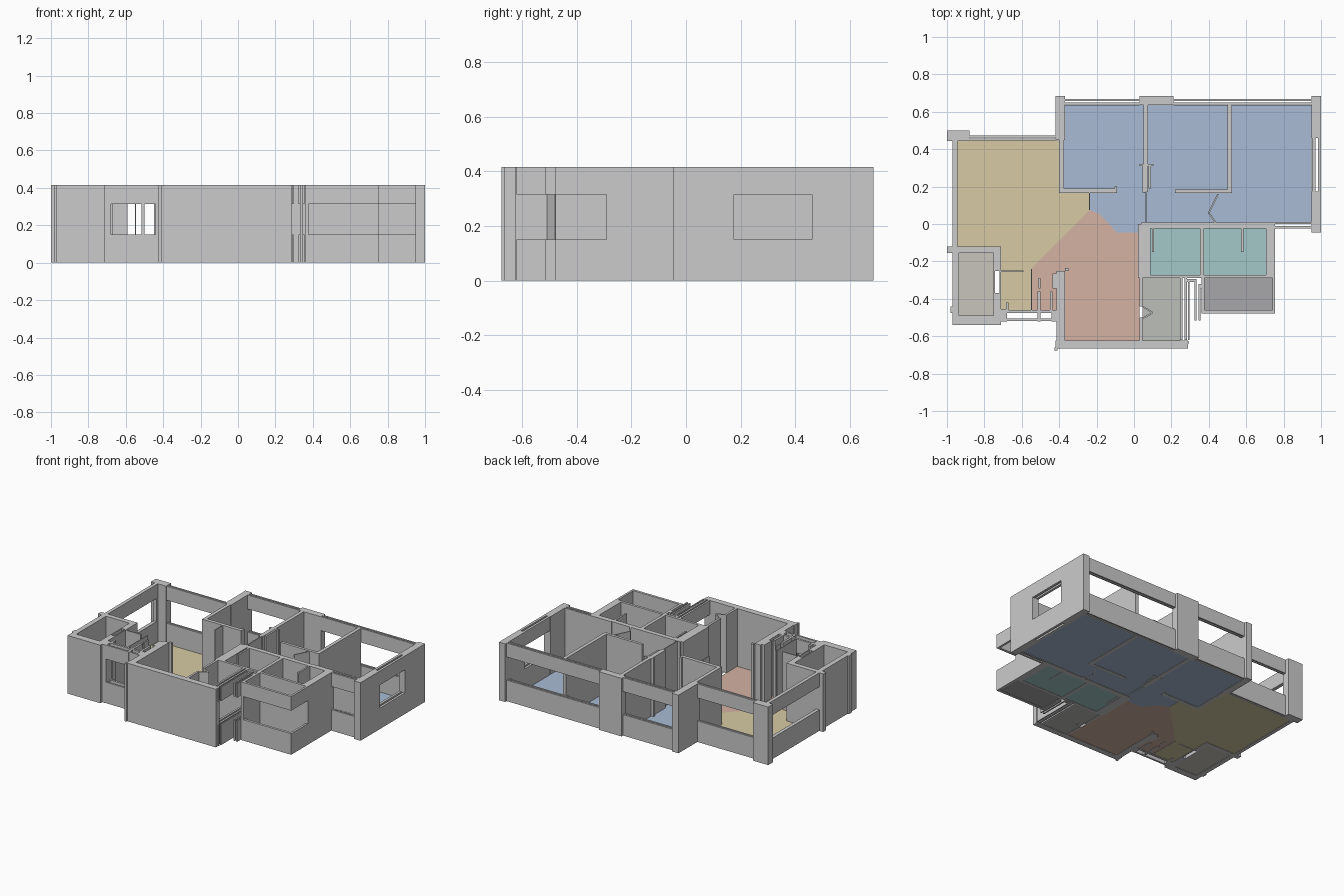
import bpy, bmesh
from mathutils import Matrix, Vector

H, SILL, HEAD = 0.415, 0.15, 0.315


def add_box(bm, x0, y0, x1, y1, z0=0.0, z1=H):
    m = Matrix.Translation(((x0 + x1) / 2, (y0 + y1) / 2, (z0 + z1) / 2)) @ \
        Matrix.Diagonal((x1 - x0, y1 - y0, z1 - z0, 1))
    bmesh.ops.create_cube(bm, size=1, matrix=m)


def finish(name, bm, color=None):
    me = bpy.data.meshes.new(name)
    bm.to_mesh(me)
    bm.free()
    ob = bpy.data.objects.new(name, me)
    bpy.context.collection.objects.link(ob)
    if color:
        mat = bpy.data.materials.new(name)
        mat.diffuse_color = (*color, 1)
        me.materials.append(mat)


def walls(name, rects):
    bm = bmesh.new()
    for r in rects:
        add_box(bm, *r)
    finish(name, bm)


def window(name, x0, y0, x1, y1, double=True, ends=False):
    """Sill wall and lintel with an opening between; two thin skins with a cavity."""
    bm = bmesh.new()
    along_x = (x1 - x0) > (y1 - y0)
    skins = [(x0, y0, x1, y1)]
    if double:
        if along_x:
            t = (y1 - y0) * 0.36
            skins = [(x0, y0, x1, y0 + t), (x0, y1 - t, x1, y1)]
        else:
            t = (x1 - x0) * 0.36
            skins = [(x0, y0, x0 + t, y1), (x1 - t, y0, x1, y1)]
    for s in skins:
        add_box(bm, *s, 0, SILL)
        add_box(bm, *s, HEAD, H)
    finish(name, bm)


def slant_wall(name, p, q, t=0.008):
    """Thin upright panel between two plan points."""
    a, b = Vector((*p, 0)), Vector((*q, 0))
    d = b - a
    bm = bmesh.new()
    add_box(bm, 0, -t / 2, d.length, t / 2)
    bm.transform(Matrix.Translation(a) @ d.to_track_quat('X', 'Z').to_matrix().to_4x4())
    finish(name, bm)


def floor(name, pts, color):
    bm = bmesh.new()
    bm.faces.new([bm.verts.new((x, y, 0.002)) for x, y in pts])
    bmesh.ops.recalc_face_normals(bm, faces=bm.faces)
    if bm.faces[:][0].normal.z < 0:
        bmesh.ops.reverse_faces(bm, faces=bm.faces[:])
    finish(name, bm, color)


def rect(x0, y0, x1, y1):
    return [(x0, y0), (x1, y0), (x1, y1), (x0, y1)]


# Outer piers and solid outer walls
walls("bedroom_outer_piers", [
    (-0.42, 0.45, -0.37, 0.685), (0.03, 0.636, 0.21, 0.685),
    (0.95, 0.46, 1.0, 0.685), (0.95, -0.045, 1.0, 0.175)])
walls("living_outer_piers", [(-1.0, 0.445, -0.88, 0.5), (-0.97, 0.43, -0.945, 0.46)])
walls("hall_outer_walls", [
    (-0.42, -0.665, 0.29, -0.622), (-0.415, -0.63, -0.37, -0.25),
    (-0.37, -0.25, -0.35, -0.235), (-0.425, -0.675, -0.41, -0.66)])
walls("bathroom_outer_walls", [(0.705, -0.29, 0.755, 0.005), (0.04, -0.025, 0.755, 0.008)])

# Windows in the outer walls
window("bedroom_window_left", -0.37, 0.638, 0.03, 0.668)
window("bedroom_window_right", 0.21, 0.638, 0.95, 0.668)
window("bedroom_window_side", 0.952, 0.175, 1.0, 0.46)
window("bedroom_window_front", 0.755, -0.025, 0.95, 0.012)
window("living_window_back", -0.88, 0.447, -0.42, 0.472)
window("living_window_side", -0.97, -0.13, -0.945, 0.435, double=False)
window("entry_window_inner", -0.71, -0.475, -0.415, -0.46, double=False)
window("entry_window_outer", -0.71, -0.518, -0.44, -0.505, double=False)
window("balcony_window_front", 0.36, -0.478, 0.755, -0.46, double=False)
window("balcony_window_side", 0.74, -0.478, 0.755, -0.29, double=False)
window("utility_window", 0.245, -0.62, 0.283, -0.29)

# Bedroom partitions
walls("bedroom_partitions", [
    (-0.40, 0.165, -0.375, 0.46), (-0.39, 0.165, -0.09, 0.19),
    (-0.105, 0.175, -0.09, 0.2),
    (0.05, 0.17, 0.075, 0.64), (0.03, 0.31, 0.105, 0.322),
    (0.045, 0.165, 0.06, 0.32), (0.078, 0.19, 0.09, 0.32),
    (0.50, 0.165, 0.525, 0.64), (0.22, 0.165, 0.52, 0.185),
    (0.062, 0.01, 0.068, 0.17), (0.58, 0.0, 0.95, 0.012),
    (-0.24, 0.075, -0.234, 0.165)])
slant_wall("bedroom_door_upper", (0.45, 0.16), (0.40, 0.06))
slant_wall("bedroom_door_lower", (0.40, 0.06), (0.44, 0.0))

# Bathroom and utility partitions
walls("bathroom_partitions", [
    (0.022, -0.29, 0.05, 0.0), (0.05, -0.29, 0.088, -0.02),
    (0.096, -0.15, 0.108, -0.02), (0.352, -0.29, 0.375, -0.02),
    (0.05, -0.29, 0.755, -0.272), (0.573, -0.15, 0.585, -0.02),
    (0.36, -0.478, 0.378, -0.29)])
walls("utility_partitions", [
    (0.03, -0.44, 0.046, -0.28), (0.03, -0.63, 0.046, -0.5)])
slant_wall("utility_door_upper", (0.046, -0.44), (0.1, -0.475))
slant_wall("utility_door_lower", (0.1, -0.475), (0.046, -0.505))

# Service shaft screens beside the utility room
walls("shaft_posts", [(0.28, -0.31, 0.335, -0.295), (0.345, -0.345, 0.36, -0.32)])
window("shaft_screen_inner", 0.29, -0.62, 0.298, -0.31, double=False)
window("shaft_screen_middle", 0.324, -0.515, 0.335, -0.31, double=False)
window("shaft_screen_outer", 0.346, -0.515, 0.355, -0.34, double=False)
window("shaft_screen_front", 0.27, -0.64, 0.295, -0.628, double=False)

# Stair box and entry partitions
walls("store_box_walls", [
    (-0.97, -0.54, -0.935, -0.12), (-0.97, -0.155, -0.71, -0.12),
    (-0.97, -0.54, -0.71, -0.49), (-0.75, -0.54, -0.71, -0.37),
    (-0.75, -0.25, -0.71, -0.12), (-0.75, -0.37, -0.742, -0.25),
    (-0.718, -0.37, -0.71, -0.25), (-1.0, -0.155, -0.97, -0.12),
    (-0.98, -0.475, -0.97, -0.44)])
walls("entry_partitions", [
    (-0.71, -0.256, -0.59, -0.248), (-0.71, -0.52, -0.68, -0.455),
    (-0.685, -0.46, -0.67, -0.42), (-0.515, -0.52, -0.5, -0.36),
    (-0.51, -0.345, -0.5, -0.29), (-0.55, -0.46, -0.545, -0.24),
    (-0.45, -0.46, -0.435, -0.36), (-0.435, -0.345, -0.415, -0.265),
    (-0.44, -0.52, -0.415, -0.46)])

# Room floors
floor("bedroom_floor", [(-0.375, 0.636), (0.95, 0.636), (0.95, 0.0), (0.03, 0.0),
      (0.02, -0.045), (-0.09, -0.045), (-0.18, 0.05), (-0.237, 0.075),
      (-0.237, 0.165), (-0.375, 0.165)], (0.40, 0.50, 0.66))
floor("living_floor", [(-0.945, 0.447), (-0.39, 0.447), (-0.39, 0.165), (-0.237, 0.165),
      (-0.237, 0.075), (-0.545, -0.235), (-0.545, -0.46), (-0.71, -0.46),
      (-0.71, -0.12), (-0.945, -0.12)], (0.68, 0.59, 0.37))
floor("hall_floor", [(-0.237, 0.075), (-0.18, 0.05), (-0.09, -0.045), (0.03, -0.045),
      (0.03, -0.622), (-0.37, -0.622), (-0.37, -0.46), (-0.545, -0.46),
      (-0.545, -0.235)], (0.66, 0.45, 0.37))
floor("bathroom_floor_left", rect(0.088, -0.272, 0.352, -0.02), (0.37, 0.58, 0.57))
floor("bathroom_floor_right", rect(0.375, -0.272, 0.705, -0.02), (0.37, 0.58, 0.57))
floor("utility_floor", rect(0.046, -0.622, 0.245, -0.29), (0.50, 0.52, 0.48))
floor("balcony_floor", rect(0.378, -0.46, 0.74, -0.29), (0.39, 0.39, 0.40))
floor("store_floor", rect(-0.935, -0.49, -0.75, -0.155), (0.58, 0.56, 0.51))
